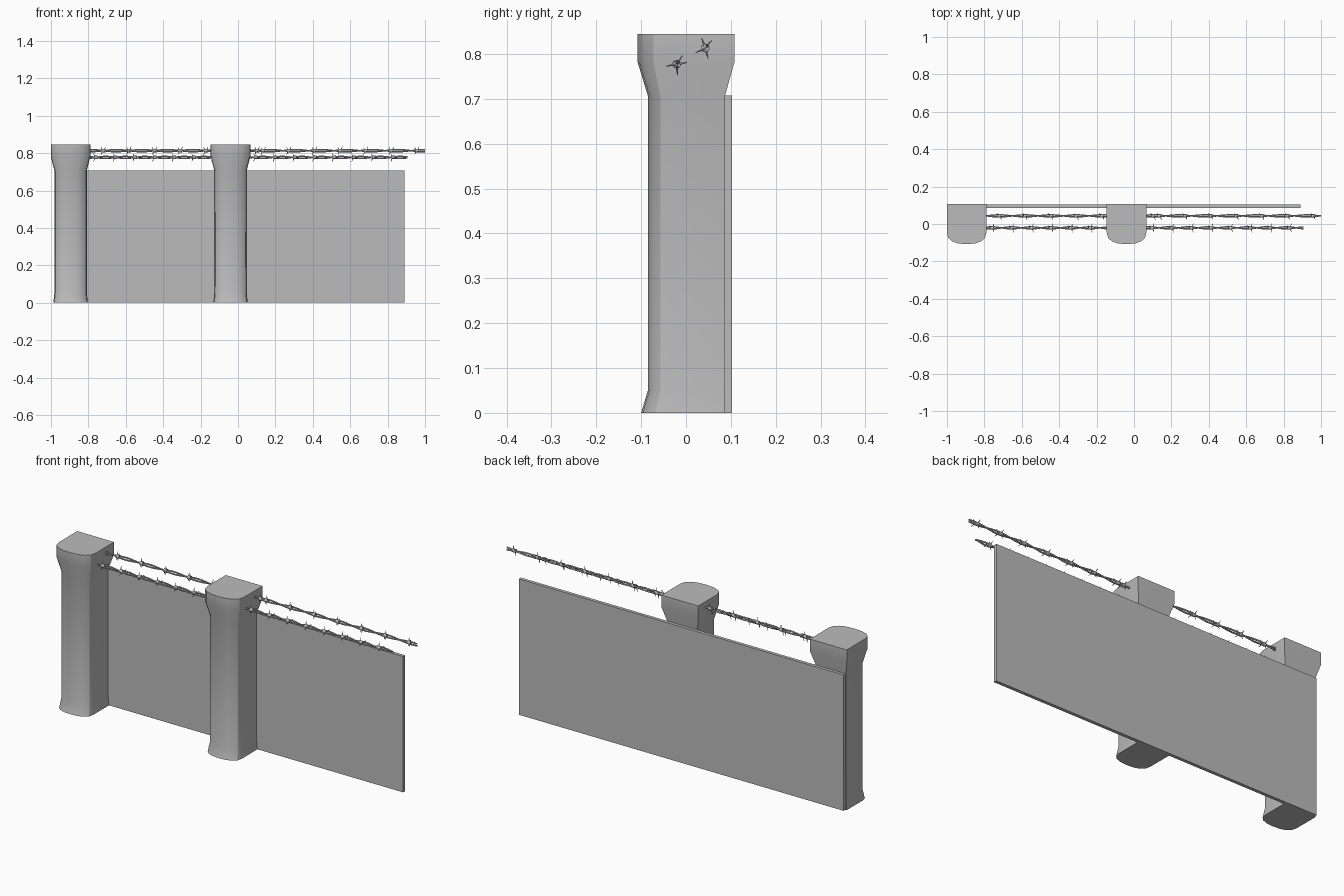
import bpy, bmesh, math
from mathutils import Vector

if "Cube" in bpy.data.objects:
    bpy.data.objects.remove(bpy.data.objects["Cube"])


def material(name, rgb):
    m = bpy.data.materials.new(name)
    m.diffuse_color = (*rgb, 1)
    m.use_nodes = True
    m.node_tree.nodes["Principled BSDF"].inputs["Base Color"].default_value = m.diffuse_color
    return m


GREY = material("concrete grey", (0.5, 0.5, 0.5))
POSTS = (-0.895, -0.04)
SPAN = POSTS[1] - POSTS[0]


def finish(name, bm, angle=None):
    bmesh.ops.recalc_face_normals(bm, faces=bm.faces)
    me = bpy.data.meshes.new(name)
    bm.to_mesh(me)
    bm.free()
    me.materials.append(GREY)
    ob = bpy.data.objects.new(name, me)
    bpy.context.collection.objects.link(ob)
    if angle:
        bpy.ops.object.select_all(action='DESELECT')
        bpy.context.view_layer.objects.active = ob
        ob.select_set(True)
        bpy.ops.object.shade_smooth_by_angle(angle=math.radians(angle))
    return ob


def d_ring(half, back, side, front):
    """D-shaped outline: straight back and sides, rounded front."""
    pts = [(half, back)]
    for i in range(9):
        a = math.pi * i / 8
        c, s = math.cos(a), math.sin(a)
        pts.append((half * math.copysign(abs(c) ** 0.85, c),
                    side + (front - side) * abs(s) ** 0.85))
    pts.append((-half, back))
    return pts


def loft(bm, rings):
    loops = [[bm.verts.new(p) for p in r] for r in rings]
    n = len(loops[0])
    for a, b in zip(loops, loops[1:]):
        for i in range(n):
            j = (i + 1) % n
            bm.faces.new((a[i], a[j], b[j], b[i]))
    bm.faces.new(loops[0])
    bm.faces.new(loops[-1])


# posts: flared foot, shaft, widening cap (z, half width, back, side end, front)
SECTIONS = [(0.0, 0.092, 0.088, -0.045, -0.100),
            (0.05, 0.087, 0.087, -0.035, -0.085),
            (0.707, 0.087, 0.087, -0.035, -0.085),
            (0.782, 0.106, 0.108, -0.045, -0.108),
            (0.845, 0.106, 0.108, -0.045, -0.108)]
for k, x in enumerate(POSTS):
    bm = bmesh.new()
    loft(bm, [[(x + px, py, z) for px, py in d_ring(h, b, s, f)]
              for z, h, b, s, f in SECTIONS])
    finish(f"fence_post_{k + 1}", bm, 25)

# wall panel behind the posts
bm = bmesh.new()
bmesh.ops.create_cube(bm, size=1)
for v in bm.verts:
    v.co = Vector((-0.045 + v.co.x * 1.87, 0.0945 + v.co.y * 0.017,
                   0.3535 + v.co.z * 0.707))
finish("wall_panel", bm)


def rod(bm, a, b, r1, r2, sides=5):
    a, b = Vector(a), Vector(b)
    q = (b - a).to_track_quat('Z', 'Y')
    rings = []
    for p, r in ((a, r1), (b, r2)):
        rings.append([p + q @ Vector((r * math.cos(math.tau * i / sides),
                                      r * math.sin(math.tau * i / sides), 0))
                      for i in range(sides)])
    loft(bm, rings)


def barbed_wire(name, y, z, end, first, step, count, angles):
    bm = bmesh.new()
    start = POSTS[0]
    # two twisted strands
    n = int((end - start) / (step / 8))
    for phase in (0, math.pi):
        rings = []
        for i in range(n + 1):
            x = start + (end - start) * i / n
            t = math.pi * (x - first) / step + phase
            cy, cz = y + 0.0055 * math.cos(t), z + 0.0055 * math.sin(t)
            rings.append([(x, cy + 0.0042 * math.cos(math.tau * j / 5),
                           cz + 0.0042 * math.sin(math.tau * j / 5))
                          for j in range(5)])
        loft(bm, rings)
    # barbs: a wrapped collar and pointed ends
    for offset in (0, SPAN):
        for k in range(count):
            x = first + offset + k * step
            if x > end - 0.02:
                continue
            rod(bm, (x - 0.009, y, z), (x + 0.009, y, z), 0.0095, 0.0095, 8)
            for i, deg in enumerate(angles):
                a = math.radians(deg)
                dx = 0.012 * (1 if i % 2 else -1)
                rod(bm, (x + dx * 0.4, y, z),
                    (x + dx, y + 0.024 * math.cos(a), z + 0.024 * math.sin(a)),
                    0.0035, 0.0008)
    finish(name, bm, 50)


barbed_wire("upper_barbed_wire", 0.043, 0.813, 1.0, -0.72, 0.137, 7,
            (50, 205, 285, 110))
barbed_wire("lower_barbed_wire", -0.021, 0.777, 0.905, -0.76, 0.105, 8,
            (55, 190, 275, 10))
